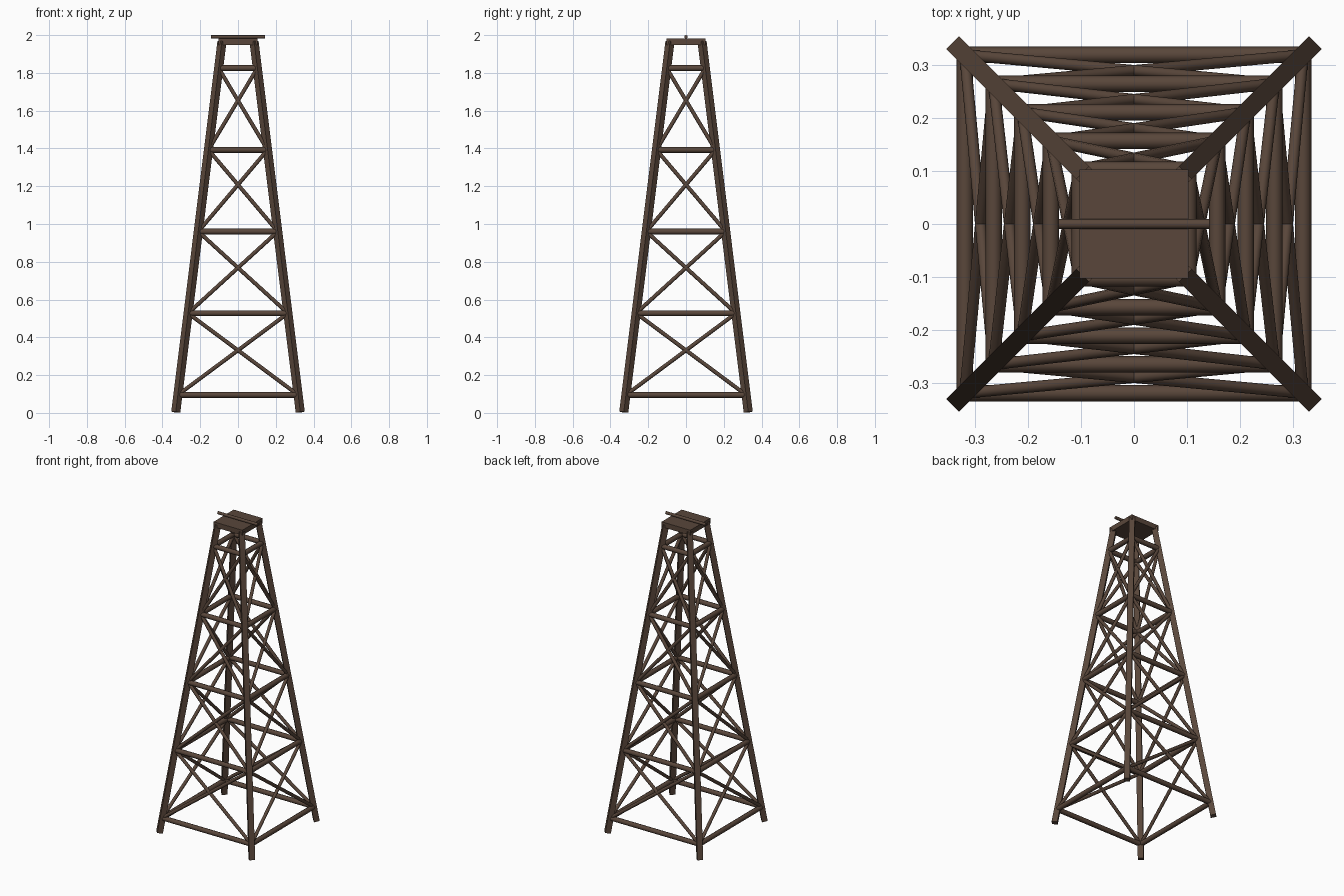
import bpy, bmesh, math
from mathutils import Vector, Matrix

if "Cube" in bpy.data.objects:
    bpy.data.objects.remove(bpy.data.objects["Cube"])

wood = bpy.data.materials.new("dark brown")
wood.diffuse_color = (0.100, 0.062, 0.043, 1)
wood.use_nodes = True
wood.node_tree.nodes["Principled BSDF"].inputs["Base Color"].default_value = wood.diffuse_color

def finish(name, bm, smooth):
    me = bpy.data.meshes.new(name)
    bm.to_mesh(me)
    bm.free()
    me.materials.append(wood)
    ob = bpy.data.objects.new(name, me)
    bpy.context.collection.objects.link(ob)
    if smooth:
        bpy.ops.object.select_all(action='DESELECT')
        ob.select_set(True)
        bpy.context.view_layer.objects.active = ob
        bpy.ops.object.shade_smooth_by_angle(angle=math.radians(50))
    return ob

def bar(name, a, b, r, sides, ref=(1, 0, 0)):
    """Straight bar from a to b; first corner of the section points towards ref."""
    a, b = Vector(a), Vector(b)
    z = (b - a).normalized()
    x = Vector(ref)
    x = (x - z * x.dot(z)).normalized()
    y = z.cross(x)
    m = Matrix((x, y, z)).transposed().to_4x4()
    m.translation = (a + b) / 2
    bm = bmesh.new()
    bmesh.ops.create_cone(bm, cap_ends=True, segments=sides, radius1=r, radius2=r,
                          depth=(b - a).length, matrix=m)
    return finish(name, bm, sides > 4)

TOP = 1.965
def half(z):
    return 0.33 + (0.085 - 0.33) * z / TOP

# four corner legs, square section turned to face the corners
for sx in (-1, 1):
    for sy in (-1, 1):
        h0, h1 = half(0.004), half(TOP)
        bar("corner_leg", (sx * h0, sy * h0, 0.004), (sx * h1, sy * h1, TOP), 0.024, 4)

# girts and cross braces on each of the four faces
levels = [0.095 + 0.4325 * i for i in range(5)]
for k in range(4):
    rot = Matrix.Rotation(k * math.pi / 2, 3, 'Z')
    def p(side, z):
        return rot @ Vector((side * half(z), -half(z), z))
    for i, z in enumerate(levels):
        bar("girt", p(-1, z), p(1, z), 0.0155, 8, (0, 0, 1))
        if i < 4:
            for s in (-1, 1):
                bar("cross_brace", p(s, z), p(-s, levels[i + 1]), 0.0105, 8, (0, 0, 1))

# top platform
bm = bmesh.new()
bmesh.ops.create_cube(bm, size=1, matrix=Matrix.Translation((0, 0, 1.965))
                      @ Matrix.Diagonal((0.205, 0.205, 0.033, 1)))
finish("top_platform", bm, False)

# rod lying across the platform
bar("top_rod", (-0.142, 0, 1.9905), (0.142, 0, 1.9905), 0.0095, 8, (0, 0, 1))
